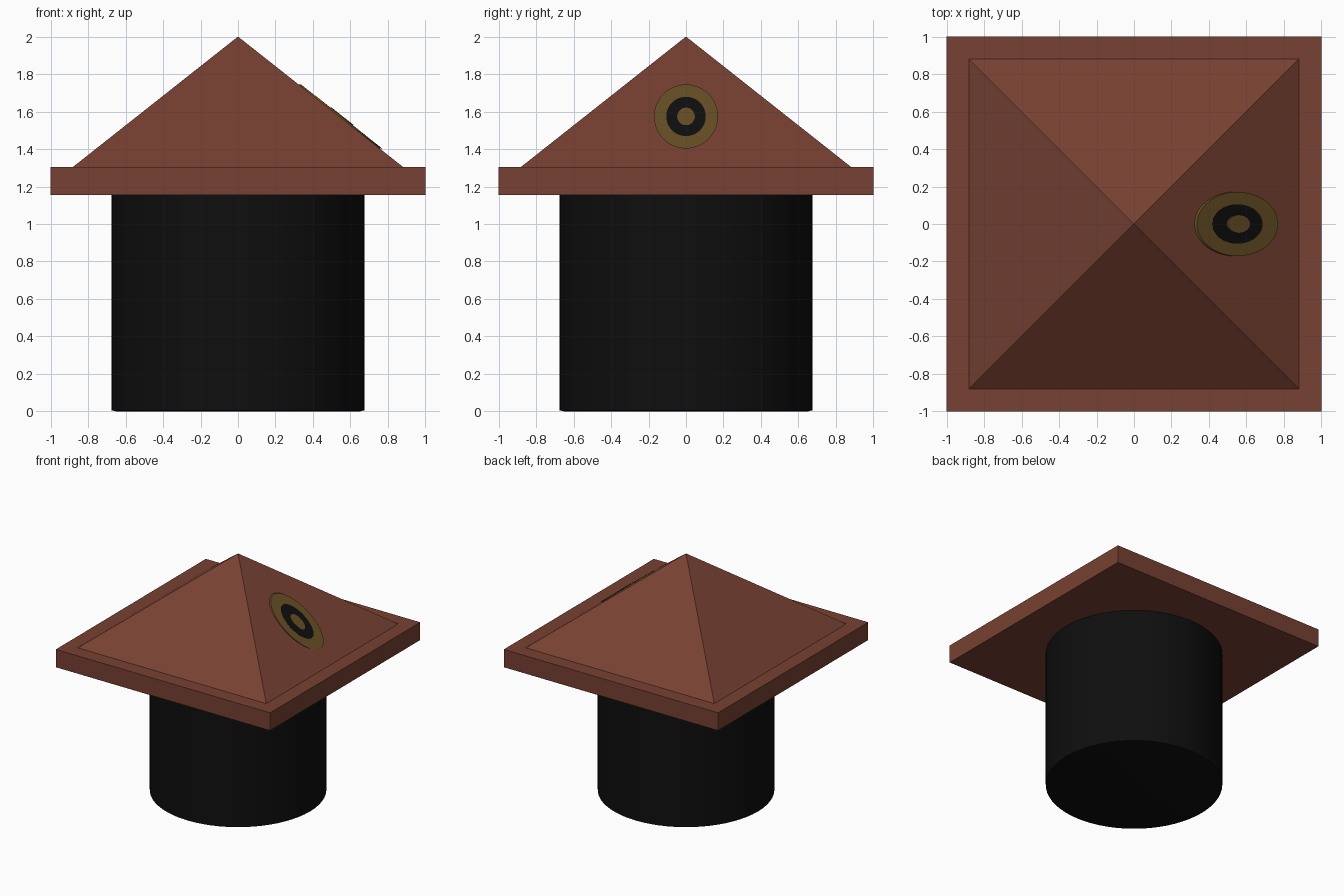
import bpy, math

if "Cube" in bpy.data.objects:
    bpy.data.objects.remove(bpy.data.objects["Cube"])

def material(name, rgb):
    m = bpy.data.materials.new(name)
    m.diffuse_color = (*rgb, 1)
    m.use_nodes = True
    m.node_tree.nodes["Principled BSDF"].inputs["Base Color"].default_value = m.diffuse_color
    return m

BROWN = material("roof brown", (0.185, 0.053, 0.032))
BLACK = material("black", (0.0045, 0.0045, 0.0045))
GOLD = material("dull gold", (0.136, 0.077, 0.018))

HALF, APEX, EAVE = 0.88, 2.0, 1.305   # pyramid half width, top and base heights

def mesh_object(name, verts, faces, mat):
    me = bpy.data.meshes.new(name)
    me.from_pydata(verts, [], faces)
    ob = bpy.data.objects.new(name, me)
    bpy.context.collection.objects.link(ob)
    me.materials.append(mat)
    return ob

def circle(r, z, n):
    return [(r * math.cos(2 * math.pi * i / n), r * math.sin(2 * math.pi * i / n), z)
            for i in range(n)]

def smooth(ob):
    bpy.ops.object.select_all(action='DESELECT')
    ob.select_set(True)
    bpy.context.view_layer.objects.active = ob
    bpy.ops.object.shade_smooth_by_angle(angle=math.radians(35))

# Round body with a tiny lower bevel
n = 64
rings = [(0.65, 0.0), (0.675, 0.006), (0.675, 1.155)]
verts = [v for r, z in rings for v in circle(r, z, n)]
faces = [(k * n + i, k * n + (i + 1) % n, (k + 1) * n + (i + 1) % n, (k + 1) * n + i)
         for k in range(2) for i in range(n)]
faces += [tuple(reversed(range(n))), tuple(range(2 * n, 3 * n))]
smooth(mesh_object("round_body", verts, faces, BLACK))

# Square brim and pyramid crown in one shell
def square(h, z):
    return [(-h, -h, z), (h, -h, z), (h, h, z), (-h, h, z)]

verts = square(1, 1.155) + square(1, EAVE) + square(HALF, EAVE) + [(0, 0, APEX)]
faces = [(3, 2, 1, 0)]
for i in range(4):
    j = (i + 1) % 4
    faces += [(i, j, 4 + j, 4 + i), (4 + i, 4 + j, 8 + j, 8 + i), (8 + i, 8 + j, 12)]
mesh_object("pyramid_roof", verts, faces, BROWN)

# Target badge: thin round plates laid along the right-hand slope
def slope_plate(name, outer, inner, lift, mat, n=48):
    def ring(r, out):
        pts = []
        for y, dz, _ in circle(r, 0, n):
            z = 1.574 + dz
            pts.append((HALF * (APEX - z) / (APEX - EAVE) + out, y, z))
        return pts
    verts = ring(outer, -0.004) + ring(outer, lift)
    faces = [(i, (i + 1) % n, n + (i + 1) % n, n + i) for i in range(n)]
    if inner:
        verts += ring(inner, lift)
        faces += [(n + i, n + (i + 1) % n, 2 * n + (i + 1) % n, 2 * n + i) for i in range(n)]
    else:
        faces.append(tuple(range(n, 2 * n)))
    smooth(mesh_object(name, verts, faces, mat))

slope_plate("badge_outer_ring", 0.171, 0.104, 0.013, GOLD)
slope_plate("badge_dark_ring", 0.105, 0.046, 0.014, BLACK)
slope_plate("badge_centre", 0.047, 0, 0.02, GOLD)
